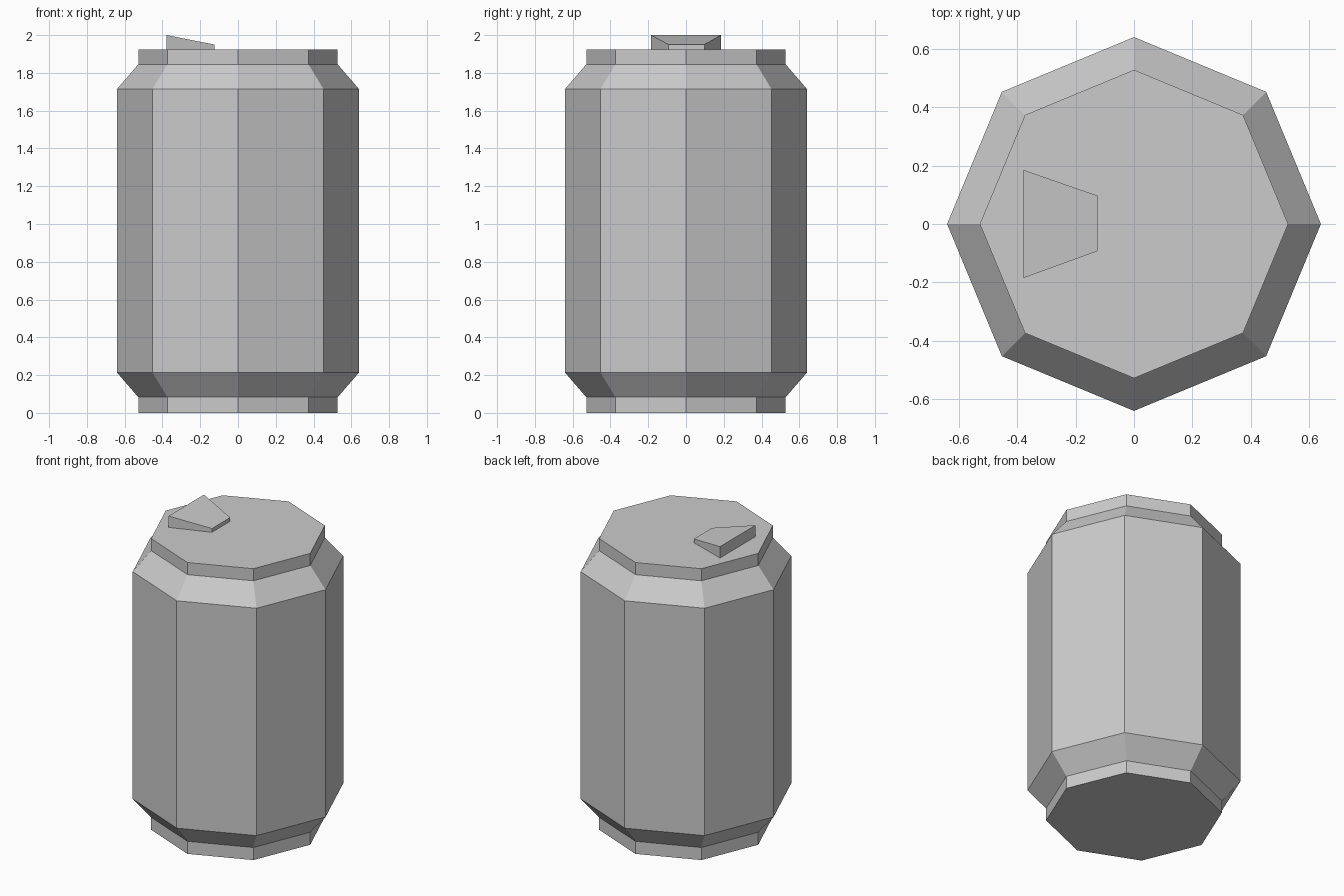
import bpy
import math

if "Cube" in bpy.data.objects:
    bpy.data.objects.remove(bpy.data.objects["Cube"])


def make_object(name, verts, faces):
    mesh = bpy.data.meshes.new(name)
    mesh.from_pydata(verts, [], faces)
    mesh.update()
    obj = bpy.data.objects.new(name, mesh)
    bpy.context.collection.objects.link(obj)
    return obj


def loft(name, rings):
    """Join stacked rings of equal point count into a closed solid."""
    n = len(rings[0])
    verts = [p for ring in rings for p in ring]
    faces = [tuple(reversed(range(n))),
             tuple(range(len(verts) - n, len(verts)))]
    for r in range(len(rings) - 1):
        for i in range(n):
            j = (i + 1) % n
            faces.append((r * n + i, r * n + j, (r + 1) * n + j, (r + 1) * n + i))
    return make_object(name, verts, faces)


# Eight-sided can body: (radius, height) profile from base to lid
SIDES = 8
profile = [(0.528, 0), (0.528, 0.083), (0.64, 0.213),
           (0.64, 1.715), (0.528, 1.845), (0.528, 1.925)]
rings = [[(r * math.cos(math.tau * i / SIDES), r * math.sin(math.tau * i / SIDES), z)
          for i in range(SIDES)] for r, z in profile]
loft("can_body", rings)

# Wedge-shaped pull tab, raised at its wide end
outline = [(-0.378, -0.185, 2.0), (-0.125, -0.093, 1.95),
           (-0.125, 0.097, 1.95), (-0.378, 0.185, 2.0)]
loft("pull_tab", [[(x, y, 1.925) for x, y, z in outline], outline])
